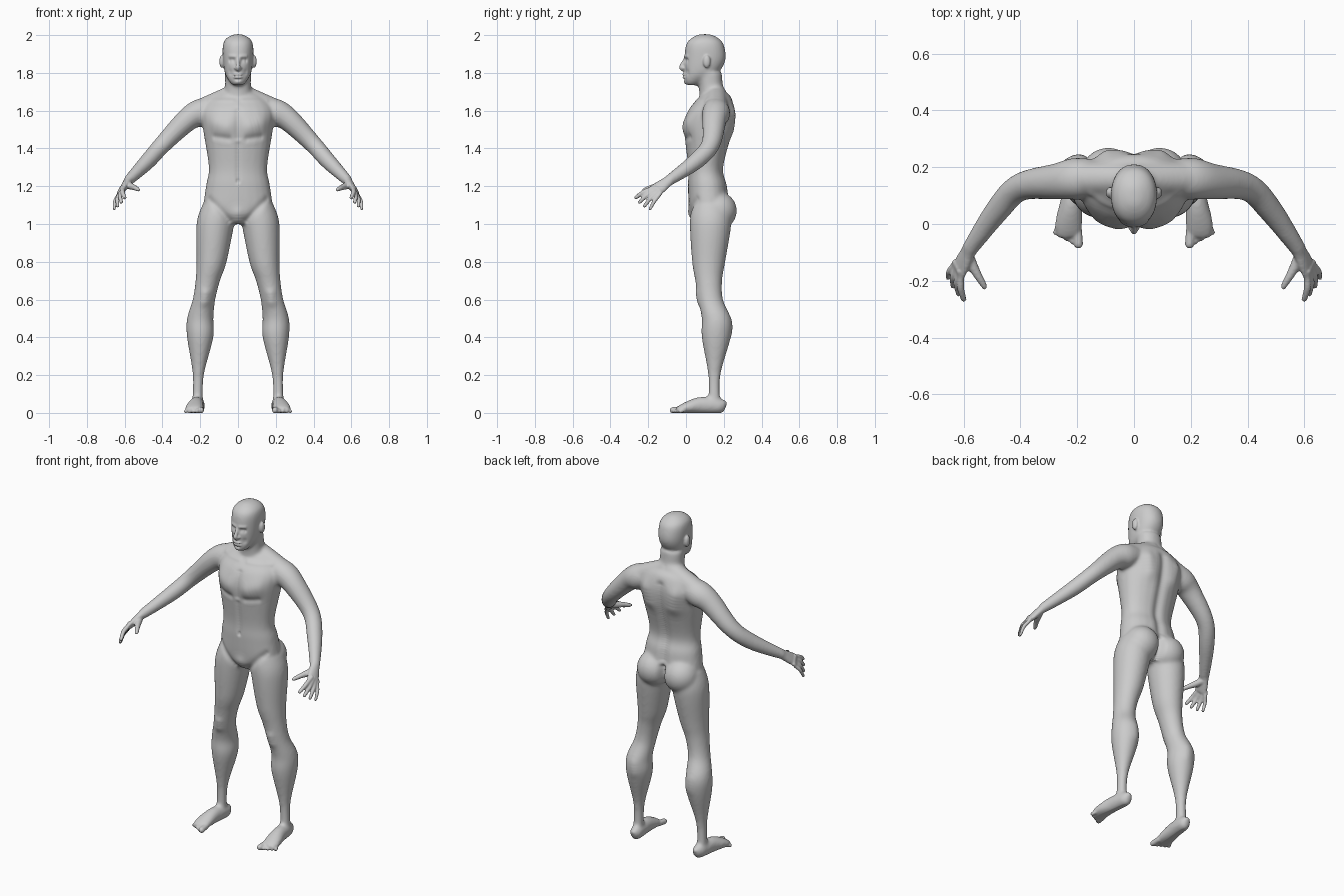
import bpy, bmesh, math
from mathutils import Vector, Matrix, kdtree
from mathutils.bvhtree import BVHTree

cube = bpy.data.objects.get("Cube")
if cube:
    bpy.data.objects.remove(cube, do_unlink=True)

RIGHTWARD, BACKWARD = Vector((1, 0, 0)), Vector((0, 1, 0))
SIDES = (1, -1)
FRONT, BACK = -1, 1


def blend(before, start, end, after, t):
    """Catmull-Rom blend between start and end."""
    slope = end - before
    bend = 2 * before - 5 * start + 4 * end - after
    twist = 3 * (start - end) + after - before
    return start + t / 2 * (slope + t * (bend + t * twist))


def smooth_rows(rows, steps=6):
    padded = [rows[0], *rows, rows[-1]]
    smoothed = []
    for before, start, end, after in zip(padded, padded[1:], padded[2:], padded[3:]):
        for step in range(steps):
            smoothed.append([blend(*values, step / steps)
                             for values in zip(before, start, end, after)])
    return smoothed + [rows[-1]]


def loft(bm, rows, side=None, mirror=1, depth=1.0, power=2.0, count=24):
    """Closed skin over rows of x, y, z, radius and, if not round, a second radius.
    Rings lie level unless a side direction is given."""
    rows = smooth_rows([row if len(row) > 4 else (*row, row[3] * depth) for row in rows])
    centres = [Vector(row[:3]) for row in rows]
    last = len(rows) - 1
    rings = []
    for i, (centre, row) in enumerate(zip(centres, rows)):
        across, along = RIGHTWARD, BACKWARD
        if side:
            tangent = (centres[min(i + 1, last)] - centres[max(i - 1, 0)]).normalized()
            across = (side - tangent * side.dot(tangent)).normalized()
            along = tangent.cross(across)
        ring = []
        for k in range(count):
            angle = math.tau * k / count
            cosine, sine = math.cos(angle), math.sin(angle)
            point = centre + across * row[3] * math.copysign(abs(cosine) ** (2 / power), cosine)
            point += along * row[4] * math.copysign(abs(sine) ** (2 / power), sine)
            ring.append(bm.verts.new((point.x * mirror, point.y, point.z)))
        rings.append(ring)
    faces = [bm.faces.new(rings[0]), bm.faces.new(rings[-1][::-1])]
    for lower, upper in zip(rings, rings[1:]):
        for k in range(count):
            faces.append(bm.faces.new((lower[k - 1], upper[k - 1], upper[k], lower[k])))
    bmesh.ops.recalc_face_normals(bm, faces=faces)


def stack(bm, rows):
    """Level loft on the centre line from rows of height, half width, front, back."""
    loft(bm, [(0, (front + back) / 2, height, width, (back - front) / 2)
              for height, width, front, back in rows], power=2.2)


def blob(bm, centre, radii, mirror=1):
    place = Matrix.Translation((centre[0] * mirror, centre[1], centre[2]))
    bmesh.ops.create_uvsphere(bm, u_segments=24, v_segments=14, radius=1,
                              matrix=place @ Matrix.Diagonal((*radii, 1)))


def fuse(bm, voxel, iterations):
    """Weld all shapes to one even skin and relax it."""
    mesh = bpy.data.meshes.new("body")
    bm.to_mesh(mesh)
    bm.free()
    obj = bpy.data.objects.new("body", mesh)
    bpy.context.scene.collection.objects.link(obj)
    weld = obj.modifiers.new("weld", "REMESH")
    weld.mode, weld.voxel_size = "VOXEL", voxel
    relax = obj.modifiers.new("relax", "SMOOTH")
    relax.factor, relax.iterations = 0.5, iterations
    graph = bpy.context.evaluated_depsgraph_get()
    fused = bpy.data.meshes.new_from_object(obj.evaluated_get(graph))
    bpy.data.objects.remove(obj, do_unlink=True)
    return fused


bm = bmesh.new()

# torso, neck, head
stack(bm, [(1, .1, .06, .19), (1.06, .18, .02, .23), (1.2, .17, .01, .22), (1.3, .155, .01, .2),
           (1.5, .185, -.01, .25), (1.6, .19, .01, .26), (1.67, .14, .07, .24), (1.7, .08, .09, .21)])
stack(bm, [(1.6, .09, .07, .23), (1.7, .07, .07, .2), (1.8, .07, .06, .19)])
stack(bm, [(1.735, .03, 0, .06), (1.76, .05, -.01, .1), (1.8, .07, -.01, .17), (1.87, .08, -.01, .21),
           (1.95, .08, 0, .2), (1.985, .06, .03, .17), (2.005, .02, .07, .13)])

# limb landmarks on the model's left
wrist, knuckles = Vector((.58, -.09, 1.23)), Vector((.62, -.17, 1.17))
index_root, little_root = Vector((.61, -.185, 1.185)), Vector((.635, -.145, 1.15))
index_tip, little_tip = Vector((.6, -.265, 1.14)), Vector((.655, -.19, 1.08))
palm_side = (little_root - index_root).normalized()

for s in SIDES:
    # shoulder slope
    loft(bm, [(0, .16, 1.7, .05), (.1, .16, 1.645, .06), (.2, .16, 1.6, .06)], side=BACKWARD, mirror=s)
    # leg and seat
    loft(bm, [(.1, .13, 1.1, .09), (.12, .13, 1, .1), (.14, .12, .8, .08), (.16, .12, .7, .065),
              (.18, .13, .6, .06), (.2, .16, .5, .07), (.2, .16, .4, .07), (.21, .15, .2, .03),
              (.215, .15, .04, .03)], mirror=s, depth=1.1)
    blob(bm, (.09, .17, 1.07), (.1, .1, .1), mirror=s)
    # foot, resting on the ground
    loft(bm, [(x, y, height * .9, width, height) for x, y, width, height in (
        (.21, .21, .015, .03), (.21, .18, .035, .04), (.22, .08, .04, .045),
        (.23, 0, .05, .03), (.23, -.05, .045, .015))], side=RIGHTWARD, mirror=s)
    # arm and palm
    loft(bm, [(.12, .16, 1.62, .06), (.2, .16, 1.59, .075), (.27, .15, 1.55, .065), (.4, .13, 1.42, .05),
              (.48, .05, 1.33, .045), (*wrist, .03)], side=palm_side, mirror=s, depth=.95)
    loft(bm, [(*wrist.lerp(knuckles, -.2), .03, .025), (*wrist, .03, .024),
              (*wrist.lerp(knuckles, .5), .04, .02), (*knuckles, .045, .015)],
         side=palm_side, mirror=s)

core = fuse(bm, .009, 10)
bm = bmesh.new()
bm.from_mesh(core)
bpy.data.meshes.remove(core)

# nose and lips
loft(bm, [(0, 0, 1.885, .008), (0, -.01, 1.865, .008), (0, -.025, 1.83, .012), (0, -.01, 1.815, .01)],
     side=RIGHTWARD)
for height in (1.777, 1.791):
    blob(bm, (0, -.01, height), (.024, .01, .008))

for s in SIDES:
    # nostril and ear
    blob(bm, (.013, -.013, 1.825), (.008, .01, .008), mirror=s)
    blob(bm, (.085, .11, 1.86), (.014, .02, .034), mirror=s)
    # fingers from index to little, the middle ones longer
    for i in range(4):
        t = i / 3
        radius = .0125 - .002 * t
        root = index_root.lerp(little_root, t)
        reach = (index_tip.lerp(little_tip, t) - root) * (1 + .1 * math.sin(math.pi * t))
        middle = root + reach * .5 + Vector((.006, 0, .006))
        loft(bm, [(*(root - reach * .3), radius), (*root, radius), (*middle, radius),
                  (*(root + reach), radius * .8)], side=palm_side, mirror=s)
        blob(bm, root + reach, [radius * .8] * 3, mirror=s)
    # thumb
    loft(bm, [(.585, -.11, 1.21, .02), (.567, -.15, 1.2, .018), (.548, -.185, 1.193, .014),
              (.53, -.215, 1.183, .011), (.525, -.23, 1.18, .006)], side=palm_side, mirror=s)
    # toes from big to little
    for i in range(5):
        t = i / 4
        radius = .012 - .002 * t if i else .0165
        root = Vector((.2 + .06 * t, .02 * t - .015, .02))
        tip = Vector((.196 + .08 * t, .04 * t - .07, radius * .85))
        loft(bm, [(*root, radius), (*tip, radius)], side=RIGHTWARD, mirror=s)
        blob(bm, tip, [radius] * 3, mirror=s)

mesh = fuse(bm, .005, 4)

# soft surface modelling
surface = BVHTree.FromPolygons([v.co for v in mesh.vertices], [p.vertices for p in mesh.polygons])
nearby = kdtree.KDTree(len(mesh.vertices))
for v in mesh.vertices:
    nearby.insert(v.co, v.index)
nearby.balance()


def swell(face, start, end, radius, strength=.3):
    """Raise the skin on the front or back along a line of x, z, on both sides."""
    start, end = Vector(start), Vector(end)
    steps = 1 + int((end - start).length / radius * 2)
    weights = {}
    for s in SIDES:
        for step in range(steps + 1):
            x, z = start.lerp(end, step / steps)
            hit = surface.ray_cast(Vector((x * s, face, z)), BACKWARD * -face)[0]
            if hit:
                for _, index, distance in nearby.find_range(hit, radius * 2):
                    weight = math.exp(-(distance / radius) ** 2)
                    weights[index] = max(weight, weights.get(index, 0))
    for index, weight in weights.items():
        mesh.vertices[index].co.y += face * weight * radius * strength


def dent(face, start, end, radius, strength=.4):
    swell(face, start, end, radius, -strength)


# eye sockets, lids, brows, cheeks, mouth, chin
dent(FRONT, (.027, 1.866), (.038, 1.866), radius=.012, strength=1)
swell(FRONT, (.03, 1.864), (.034, 1.864), radius=.009, strength=.6)
swell(FRONT, (.015, 1.886), (.045, 1.888), radius=.009, strength=.5)
dent(FRONT, (.04, 1.805), (.04, 1.8), radius=.015)
dent(FRONT, (0, 1.784), (.022, 1.784), radius=.004, strength=1)
dent(FRONT, (0, 1.766), (.01, 1.766), radius=.007, strength=.6)
swell(FRONT, (0, 1.75), (.006, 1.75), radius=.012, strength=.5)
# chest, collarbones, belly, groin
swell(FRONT, (.07, 1.515), (.12, 1.53), radius=.05)
dent(FRONT, (.05, 1.452), (.12, 1.462), radius=.018)
dent(FRONT, (0, 1.46), (0, 1.6), radius=.018)
swell(FRONT, (.03, 1.655), (.15, 1.655), radius=.016)
dent(FRONT, (0, 1.25), (0, 1.42), radius=.014)
dent(FRONT, (0, 1.225), (0, 1.23), radius=.01, strength=.9)
dent(FRONT, (.15, 1.13), (.045, 1.02), radius=.018)
swell(FRONT, (0, 1.02), (0, 1.05), radius=.035)
# shoulder blades, spine, seat
swell(BACK, (.085, 1.5), (.1, 1.58), radius=.045)
dent(BACK, (0, 1.16), (0, 1.62), radius=.026, strength=.5)
dent(BACK, (0, 1), (0, 1.11), radius=.018, strength=1.5)
# knees and calves
swell(FRONT, (.175, .59), (.173, .63), radius=.028)
swell(BACK, (.18, .43), (.185, .48), radius=.035, strength=.15)

# flat soles
for v in mesh.vertices:
    v.co.z = max(0, v.co.z)

skin = bpy.data.materials.new("light grey skin")
skin.use_nodes = True
skin.diffuse_color = (.6, .6, .6, 1)
skin.node_tree.nodes["Principled BSDF"].inputs["Base Color"].default_value = skin.diffuse_color
mesh.materials.clear()
mesh.materials.append(skin)
for polygon in mesh.polygons:
    polygon.use_smooth = True
bpy.context.scene.collection.objects.link(bpy.data.objects.new("body", mesh))
